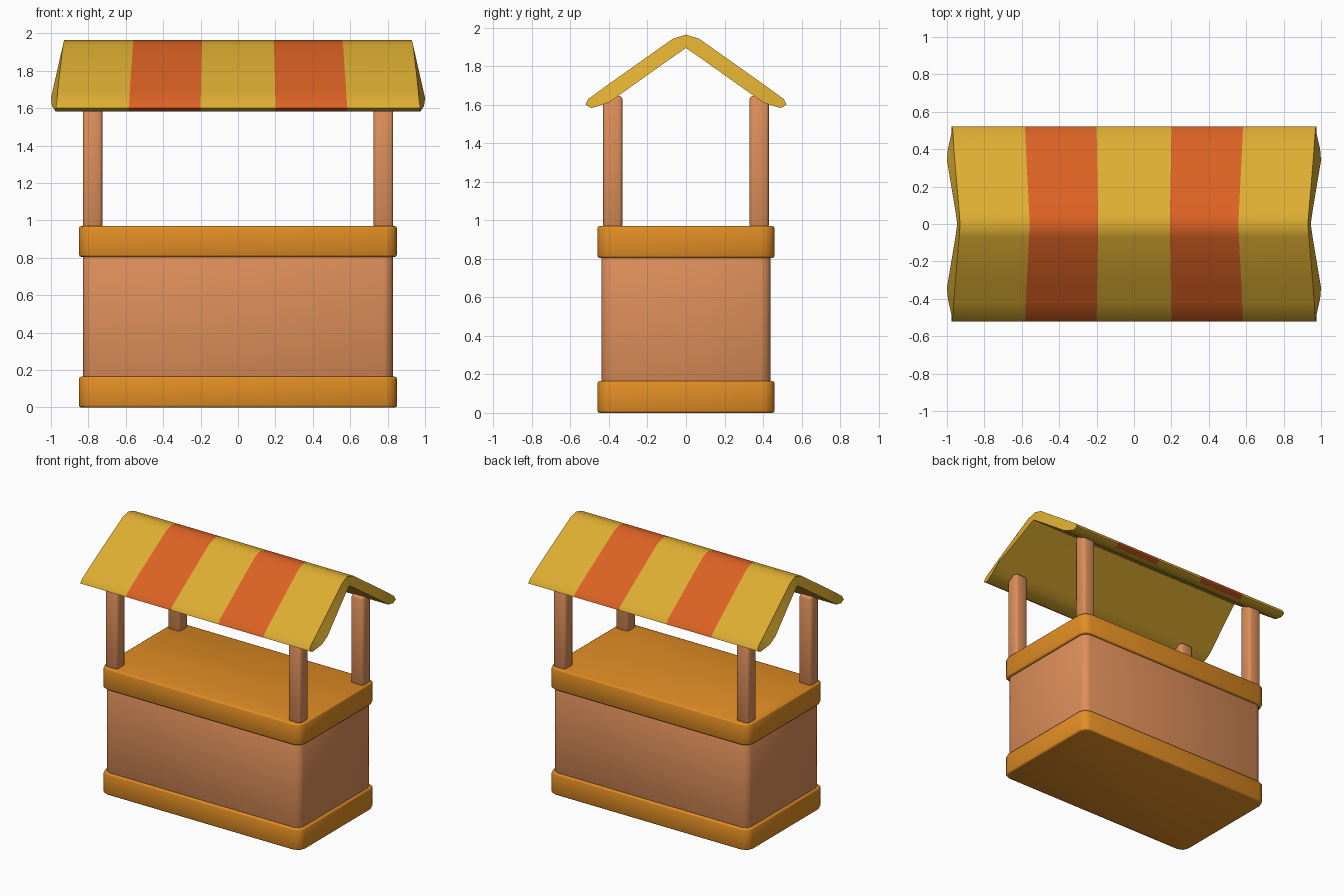
import bpy, bmesh, math

if "Cube" in bpy.data.objects:
    bpy.data.objects.remove(bpy.data.objects["Cube"])


def material(name, rgb):
    lin = [((c / 255 + 0.055) / 1.055) ** 2.4 for c in rgb]
    m = bpy.data.materials.new(name)
    m.diffuse_color = (*lin, 1)
    m.use_nodes = True
    m.node_tree.nodes["Principled BSDF"].inputs["Base Color"].default_value = m.diffuse_color
    return m


WOOD = material("light wood", (222, 143, 90))
TRIM = material("orange trim", (225, 141, 36))
YELLOW = material("yellow canopy", (222, 174, 50))
RED = material("red orange stripe", (220, 98, 36))


def finish(name, bm, mats, angle=50):
    bmesh.ops.recalc_face_normals(bm, faces=bm.faces)
    mesh = bpy.data.meshes.new(name)
    bm.to_mesh(mesh)
    bm.free()
    for m in mats:
        mesh.materials.append(m)
    for p in mesh.polygons:
        p.use_smooth = True
    mesh.set_sharp_from_angle(angle=math.radians(angle))
    ob = bpy.data.objects.new(name, mesh)
    bpy.context.collection.objects.link(ob)
    return ob


def rounded_box(name, x, y, z, mat, corner, rim):
    """Box from (min, max) ranges; rounded upright corners, softened rims."""
    bm = bmesh.new()
    bmesh.ops.create_cube(bm, size=1)
    for v in bm.verts:
        for i, (a, b) in enumerate((x, y, z)):
            v.co[i] = a if v.co[i] < 0 else b
    upright = [e for e in bm.edges if abs(e.verts[0].co.z - e.verts[1].co.z) > 1e-4]
    bmesh.ops.bevel(bm, geom=upright, offset=corner, segments=2, profile=0.5, affect='EDGES')
    rims = [e for e in bm.edges if abs(e.verts[0].co.z - e.verts[1].co.z) < 1e-4]
    bmesh.ops.bevel(bm, geom=rims, offset=rim, segments=2, profile=0.5, affect='EDGES')
    return finish(name, bm, [mat])


# Counter: plinth, body and worktop
rounded_box("plinth", (-0.85, 0.85), (-0.46, 0.46), (0, 0.165), TRIM, 0.06, 0.012)
rounded_box("counter_body", (-0.83, 0.83), (-0.44, 0.44), (0.15, 0.82), WOOD, 0.05, 0.005)
rounded_box("worktop", (-0.85, 0.85), (-0.46, 0.46), (0.805, 0.97), TRIM, 0.06, 0.012)

# Four posts
for sx, side in ((-1, "left"), (1, "right")):
    for sy, end in ((-1, "front"), (1, "back")):
        xs = sorted((sx * 0.725, sx * 0.83))
        ys = sorted((sy * 0.33, sy * 0.43))
        rounded_box(f"{end}_{side}_post", xs, ys, (0.96, 1.645), WOOD, 0.018, 0.015)

# Canopy: half profile as (y, z, half width), ridge to eave
outer = [(0, 1.965, 0.93), (0.07, 1.942, 0.935), (0.33, 1.758, 0.957),
         (0.42, 1.694, 0.964), (0.508, 1.63, 0.97)]
inner = [(0, 1.895, 0.945), (0.07, 1.847, 0.955), (0.34, 1.655, 1.0),
         (0.40, 1.612, 0.995), (0.49, 1.583, 0.975)]
tip = [(0.522, 1.6, 0.975)]
half = outer + tip + inner[::-1]
mirror = [(-y, z, w) for y, z, w in half[1:-1]]
loop = half + mirror[::-1]
stops = [-1, -0.6, -0.206, 0.206, 0.6, 1]

bm = bmesh.new()
rings = [[bm.verts.new((t * w, y, z)) for y, z, w in loop] for t in stops]
n, h = len(loop), len(half)
for s, (a, b) in enumerate(zip(rings, rings[1:])):
    for i in range(n):
        j = (i + 1) % n
        f = bm.faces.new((a[i], a[j], b[j], b[i]))
        # stripes on the upper side and eave edge, plain yellow beneath
        k = i if i < h - 1 else n - 1 - i
        f.material_index = 1 if s % 2 and k <= len(outer) else 0
# End caps: strips joining the upper and lower outline on each slope
for ring in (rings[0], rings[-1]):
    for sign in (1, -1):
        def at(i):
            return ring[(sign * i) % n]
        for i in range(len(outer) - 1):
            bm.faces.new((at(i), at(i + 1), at(h - 2 - i), at(h - 1 - i)))
        m = len(outer)
        bm.faces.new((at(m - 1), at(m), at(m + 1)))
finish("canopy", bm, [YELLOW, RED], 55)
